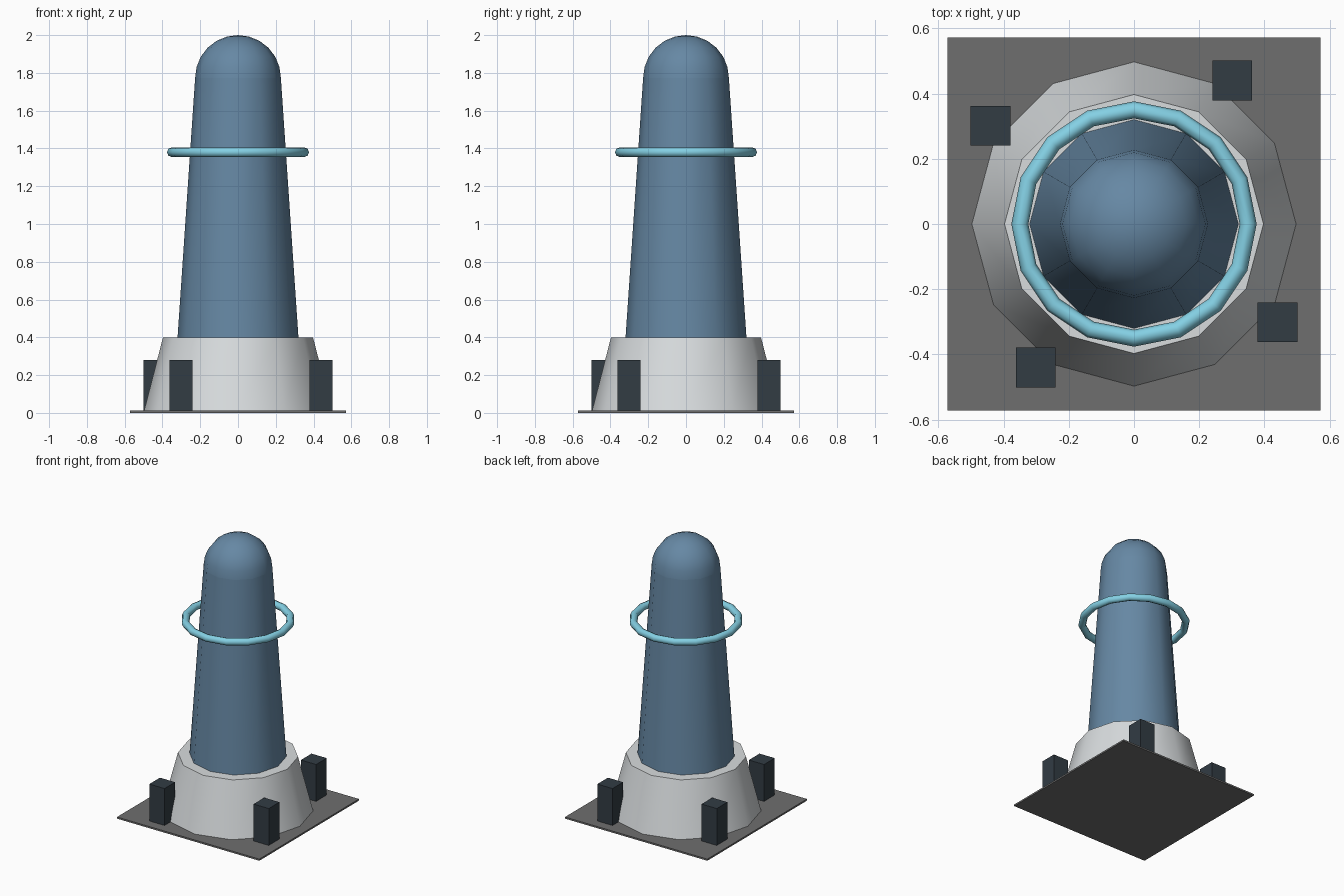
import bpy, math

cube = bpy.data.objects.get("Cube")
if cube:
    bpy.data.objects.remove(cube, do_unlink=True)


def material(name, rgb):
    linear = [(c / 12.92 if c <= 0.04045 else ((c + 0.055) / 1.055) ** 2.4)
              for c in (v / 255 for v in rgb)]
    mat = bpy.data.materials.new(name)
    mat.use_nodes = True
    mat.diffuse_color = (*linear, 1)
    mat.node_tree.nodes["Principled BSDF"].inputs["Base Color"].default_value = (*linear, 1)
    return mat


steel_blue = material("steel blue", (102, 136, 164))
pale_concrete = material("pale concrete", (216, 220, 222))
bright_cyan = material("bright cyan", (132, 208, 228))
dark_slate = material("dark slate", (50, 60, 68))
ground_grey = material("ground grey", (110, 110, 110))


def add_mesh(name, verts, faces, mat, smooth=True):
    mesh = bpy.data.meshes.new(name)
    mesh.from_pydata(verts, [], faces)
    mesh.materials.append(mat)
    obj = bpy.data.objects.new(name, mesh)
    bpy.context.collection.objects.link(obj)
    if smooth:
        bpy.ops.object.select_all(action="DESELECT")
        obj.select_set(True)
        bpy.context.view_layer.objects.active = obj
        bpy.ops.object.shade_smooth_by_angle(angle=math.radians(50))
    return obj


def lathe(name, profile, mat, sides=12, closed=False):
    """Revolve (radius, height) points; a zero radius ends in a point."""
    verts, rings = [], []
    for r, z in profile:
        count = sides if r > 0 else 1
        rings.append([len(verts) + i for i in range(count)])
        for i in range(count):
            a = 2 * math.pi * i / sides
            verts.append((r * math.cos(a), r * math.sin(a), z))
    pairs = list(zip(rings, rings[1:]))
    if closed:
        pairs.append((rings[-1], rings[0]))
    faces = []
    for low, high in pairs:
        for i in range(sides):
            j = (i + 1) % sides
            if len(high) == 1:
                faces.append((low[i], low[j], high[0]))
            else:
                faces.append((low[i], low[j], high[j], high[i]))
    if not closed:
        faces.append(rings[0][::-1])
        if len(rings[-1]) > 1:
            faces.append(rings[-1])
    return add_mesh(name, verts, faces, mat)


def box(name, x, y, half, bottom, top, mat):
    corners = [(-half, -half), (half, -half), (half, half), (-half, half)]
    verts = [(x + cx, y + cy, z) for z in (bottom, top) for cx, cy in corners]
    faces = [(3, 2, 1, 0), (4, 5, 6, 7)]
    faces += [(i, (i + 1) % 4, (i + 1) % 4 + 4, i + 4) for i in range(4)]
    return add_mesh(name, verts, faces, mat, smooth=False)


# Ground plate and flared foundation
plate_top = 0.012
box("ground_plate", 0, 0, 0.572, 0, plate_top, ground_grey)
lathe("foundation", [(0.497, plate_top), (0.397, 0.4)], pale_concrete)

# Tapered tower with a rounded cap
cap_radius = 0.227
cap_base = 2 - cap_radius
lathe("tower", [(0.32, 0.4), (cap_radius, cap_base)], steel_blue)
steps = 6
dome = [(cap_radius * math.cos(t), cap_base + cap_radius * math.sin(t))
        for t in (math.pi / 2 * k / steps for k in range(steps))]
lathe("tower_cap", dome + [(0, 2)], steel_blue)

# Floating ring around the tower
tube = [(0.35 + 0.026 * math.cos(t), 1.38 + 0.026 * math.sin(t))
        for t in (math.pi / 4 * k for k in range(8))]
lathe("halo_ring", tube, bright_cyan, sides=16, closed=True)

# Four blocks spaced evenly around the foundation
for k in range(4):
    a = 0.6 + k * math.pi / 2 + math.pi / 2 - 1.2
    a = math.radians(55.6) + k * math.pi / 2
    box(f"anchor_block_{k + 1}", 0.533 * math.cos(a), 0.533 * math.sin(a),
        0.061, plate_top, 0.28, dark_slate)
